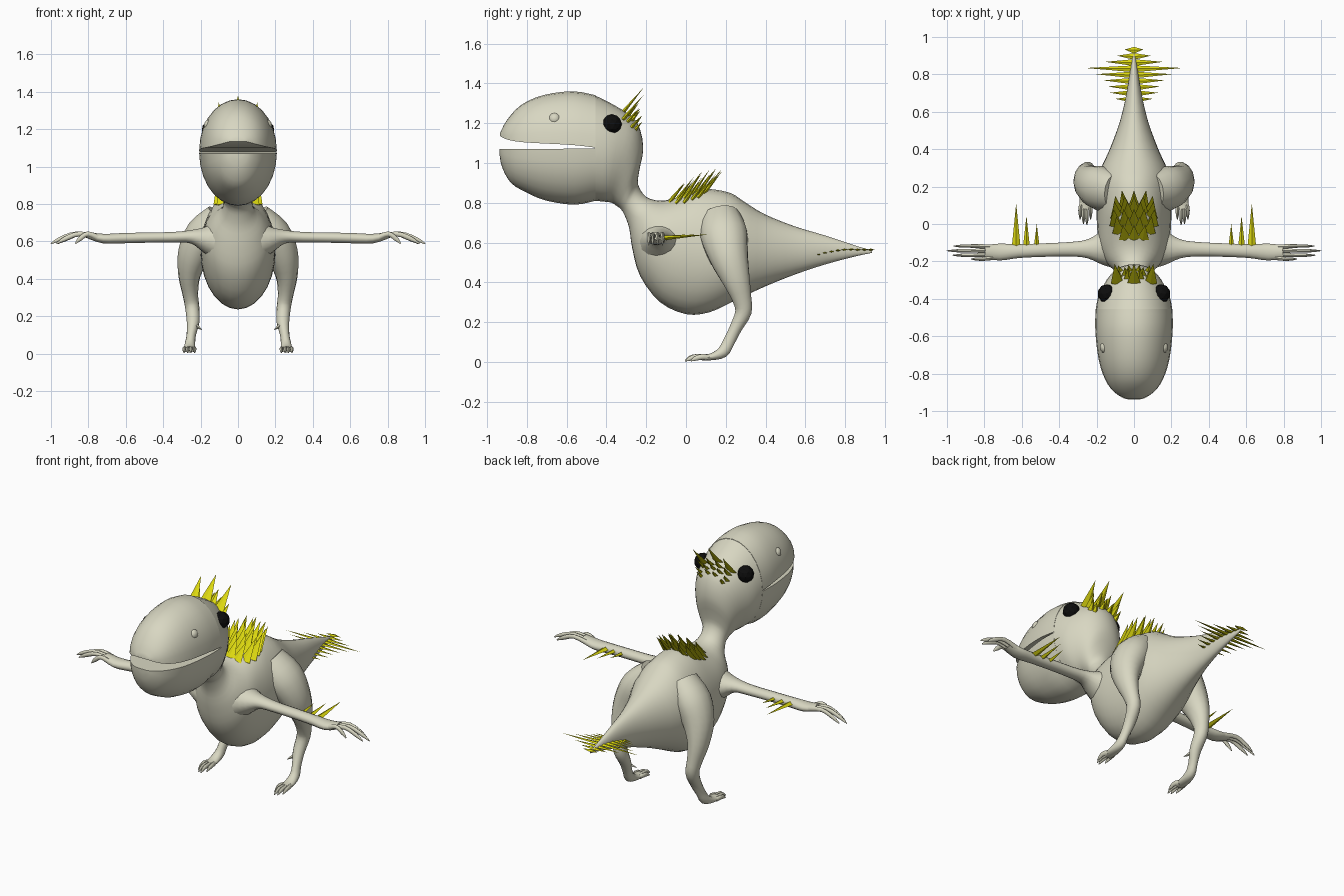
import bpy, bmesh, math
from mathutils import Vector
from mathutils.bvhtree import BVHTree

if "Cube" in bpy.data.objects:
    bpy.data.objects.remove(bpy.data.objects["Cube"])


def material(name, rgb):
    m = bpy.data.materials.new(name)
    m.use_nodes = True
    m.diffuse_color = (*rgb, 1)
    bsdf = m.node_tree.nodes["Principled BSDF"]
    bsdf.inputs["Base Color"].default_value = (*rgb, 1)
    bsdf.inputs["Roughness"].default_value = 0.8
    return m


SKIN = material("pale_skin", (0.69, 0.68, 0.54))
YELLOW = material("yellow_spikes", (0.73, 0.70, 0.005))
BLACK = material("black_eyes", (0.004, 0.004, 0.004))


def finish(bm, name, mat, smooth=True, mirror=False):
    bmesh.ops.recalc_face_normals(bm, faces=bm.faces)
    me = bpy.data.meshes.new(name)
    bm.to_mesh(me)
    bm.free()
    me.materials.append(mat)
    ob = bpy.data.objects.new(name, me)
    bpy.context.collection.objects.link(ob)
    if smooth:
        bpy.ops.object.select_all(action='DESELECT')
        ob.select_set(True)
        bpy.context.view_layer.objects.active = ob
        bpy.ops.object.shade_smooth_by_angle(angle=math.radians(45))
    if mirror:
        ob.modifiers.new("Mirror", 'MIRROR').use_mirror_merge = False
    return ob


def refine(rows, steps=3):
    """Catmull-Rom interpolation between stations."""
    out = []
    for i in range(len(rows) - 1):
        quad = (rows[max(i - 1, 0)], rows[i], rows[i + 1], rows[min(i + 2, len(rows) - 1)])
        for s in range(steps):
            t = s / steps
            out.append([0.5 * (2 * b + (c - a) * t + (2 * a - 5 * b + 4 * c - d) * t * t
                               + (3 * b - a - 3 * c + d) * t ** 3) for a, b, c, d in zip(*quad)])
    return out + [list(rows[-1])]


def loft(bm, rings):
    loops = [[bm.verts.new(p) for p in ring] for ring in rings]
    n = len(loops[0])
    for a, b in zip(loops, loops[1:]):
        for i in range(n):
            j = (i + 1) % n
            bm.faces.new((a[i], a[j], b[j], b[i]))
    bm.faces.new(loops[0])
    bm.faces.new(loops[-1])


def tube(bm, rows, hint, n=14):
    """Rows are x, y, z, radius along hint, radius across it."""
    rows = refine(rows)
    pts = [Vector(r[:3]) for r in rows]
    rings = []
    for i, (p, r) in enumerate(zip(pts, rows)):
        t = (pts[min(i + 1, len(pts) - 1)] - pts[max(i - 1, 0)]).normalized()
        side = (hint - t * hint.dot(t)).normalized()
        up = t.cross(side)
        angles = [math.tau * k / n for k in range(n)]
        rings.append([p + side * r[3] * math.cos(a) + up * r[4] * math.sin(a) for a in angles])
    loft(bm, rings)


def spike(bm, base, tip, side, width, thick):
    """Flattened four-sided pyramid."""
    base, tip = Vector(base), Vector(tip)
    side = Vector(side)
    up = (tip - base).normalized().cross(side)
    ring = [bm.verts.new(base + side * width * a + up * thick * b)
            for a, b in ((1, 0), (0, 1), (-1, 0), (0, -1))]
    top = bm.verts.new(tip)
    for i in range(4):
        bm.faces.new((ring[i], ring[(i + 1) % 4], top))
    bm.faces.new(ring)


X, Y = Vector((1, 0, 0)), Vector((0, 1, 0))

# Back of the head, neck, torso and tail: top y, z, bottom y, z, half width
body_rows = [
    (-.46, 1.34, -.46, .81, .205), (-.36, 1.29, -.41, .805, .19),
    (-.25, 1.21, -.375, .80, .15), (-.215, 1.08, -.35, .785, .115),
    (-.235, .96, -.33, .77, .09), (-.24, .89, -.31, .74, .075),
    (-.2, .83, -.285, .67, .09), (-.13, .81, -.27, .57, .14),
    (-.05, .825, -.23, .43, .18), (.03, .855, -.13, .30, .195),
    (.1, .87, 0, .24, .2), (.22, .85, .12, .25, .2), (.3, .80, .25, .31, .185),
    (.4, .74, .4, .38, .13), (.55, .68, .55, .44, .075), (.7, .635, .7, .49, .04),
    (.85, .585, .85, .53, .016), (.935, .56, .935, .548, .003)]
rings = []
for ty, tz, by, bz, hw in refine(body_rows):
    top, low = Vector((0, ty, tz)), Vector((0, by, bz))
    mid, half = (top + low) / 2, (top - low) / 2
    rings.append([mid + X * hw * math.cos(k * math.tau / 28) + half * math.sin(k * math.tau / 28)
                  for k in range(28)])
bm = bmesh.new()
loft(bm, rings)
surface = BVHTree.FromBMesh(bm)
finish(bm, "body", SKIN)


def jaw(name, rows):
    """Half-ellipse sections: y, outer z, lip z, half width."""
    bm = bmesh.new()
    loft(bm, [[Vector((hw * math.cos(math.pi * k / 14), y, lip + (z - lip) * math.sin(math.pi * k / 14)))
               for k in range(15)] for y, z, lip, hw in refine(rows)])
    finish(bm, name, SKIN)


jaw("upper_jaw", [(-.455, 1.34, 1.077, .205), (-.57, 1.36, 1.09, .207), (-.72, 1.34, 1.098, .19),
                  (-.83, 1.29, 1.105, .155), (-.9, 1.215, 1.118, .105), (-.935, 1.15, 1.135, .04)])
jaw("lower_jaw", [(-.455, .81, 1.073, .205), (-.56, .79, 1.072, .207), (-.7, .81, 1.07, .19),
                  (-.8, .85, 1.07, .165), (-.88, .9, 1.07, .12), (-.925, .98, 1.07, .07),
                  (-.938, 1.05, 1.07, .03)])

# Eyes and nostrils
for name, mat, pos, r, smooth in (("eyes", BLACK, (.145, -.372, 1.195), .05, False),
                                  ("nostrils", SKIN, (.15, -.66, 1.22), .033, True)):
    bm = bmesh.new()
    bmesh.ops.create_icosphere(bm, subdivisions=2, radius=r)
    bmesh.ops.translate(bm, verts=bm.verts, vec=pos)
    finish(bm, name, mat, smooth, mirror=True)

# Arms with fingers
bm = bmesh.new()
tube(bm, [(.08, -.12, .60, .13, .14), (.17, -.13, .612, .09, .075), (.25, -.133, .625, .05, .037),
          (.35, -.135, .622, .038, .029), (.5, -.14, .62, .036, .028), (.62, -.145, .617, .037, .028),
          (.72, -.15, .615, .045, .026), (.8, -.148, .633, .034, .018)], Y)
for y0, y1, end in ((-.123, -.118, .965), (-.142, -.143, 1.0), (-.163, -.167, .97), (-.178, -.187, .87)):
    reach = end - .75
    tube(bm, [(.75, y0, .62, .014, .016), (.75 + reach * .45, y1, .64, .01, .013),
              (.75 + reach * .8, y1, .613, .008, .012), (end, y1, .588, .002, .003)], Y, 8)
finish(bm, "arms", SKIN, mirror=True)

# Legs with toes and a small inner dewclaw
bm = bmesh.new()
tube(bm, [(.10, .17, .73, .08, .10), (.18, .19, .64, .10, .12), (.235, .215, .53, .088, .10),
          (.26, .25, .42, .06, .073), (.255, .28, .32, .042, .05), (.245, .288, .25, .038, .042),
          (.24, .25, .17, .034, .032), (.25, .215, .10, .025, .03), (.257, .185, .05, .028, .03),
          (.26, .13, .026, .032, .018), (.26, .08, .022, .03, .016)], X)
for x0, x1, end in ((.24, .232, .03), (.254, .252, .0), (.267, .270, .005), (.28, .288, .03)):
    tube(bm, [(x0, .11, .022, .011, .014), (x1, end + .05, .025, .01, .014),
              (x1, end + .02, .018, .008, .012), (x1, end - .005, .005, .002, .003)], X, 8)
spike(bm, (.225, .23, .15), (.19, .20, .125), Y, .016, .016)
finish(bm, "legs", SKIN, mirror=True)


def drop(x, y):
    hit = surface.ray_cast(Vector((x, y, 2)), Vector((0, 0, -1)))[0]
    return hit - Vector((0, 0, .012))


# Back and head spikes: y, number in the row, half spread, rise, lean back, half width
def spike_rows(name, rows):
    bm = bmesh.new()
    for y, count, spread, rise, lean, width in rows:
        for k in range(count):
            u = 2 * k / (count - 1) - 1
            base = drop(u * spread, y)
            spike(bm, base, base + Vector((u * .015, lean, rise)), X, width, .01)
    finish(bm, name, YELLOW, False)


spike_rows("back_spikes", [(-.085, 3, .045, .10, .08, .035), (-.05, 4, .08, .12, .09, .035),
                           (-.01, 5, .095, .13, .09, .036), (.03, 4, .09, .13, .09, .036),
                           (.06, 5, .085, .12, .09, .033), (.09, 3, .05, .11, .09, .03)])
spike_rows("head_spikes", [(-.318, 3, .088, .125, .105, .036), (-.295, 4, .08, .07, .06, .028),
                           (-.275, 5, .085, .05, .045, .022), (-.255, 4, .07, .04, .035, .02)])

# Forearm spikes
bm = bmesh.new()
for x, tip, width in ((.63, .11, .023), (.575, .045, .018), (.52, 0, .015)):
    spike(bm, (x, -.118, .622), (x, tip, .64), X, width, .012)
finish(bm, "forearm_spikes", YELLOW, False, mirror=True)

# Tail spikes
bm = bmesh.new()
reaches = (.10, .13, .14, .165, .205, .26, .155, .09, .05)
for i, reach in enumerate(reaches):
    y = .665 + i * .033
    z = .54 + .025 * math.sin(min(i / 5, 1.2) * math.pi / 2)
    spike(bm, (0, y, z), (reach, y + .004, z), Y, .018, .006)
finish(bm, "tail_spikes", YELLOW, False, mirror=True)
